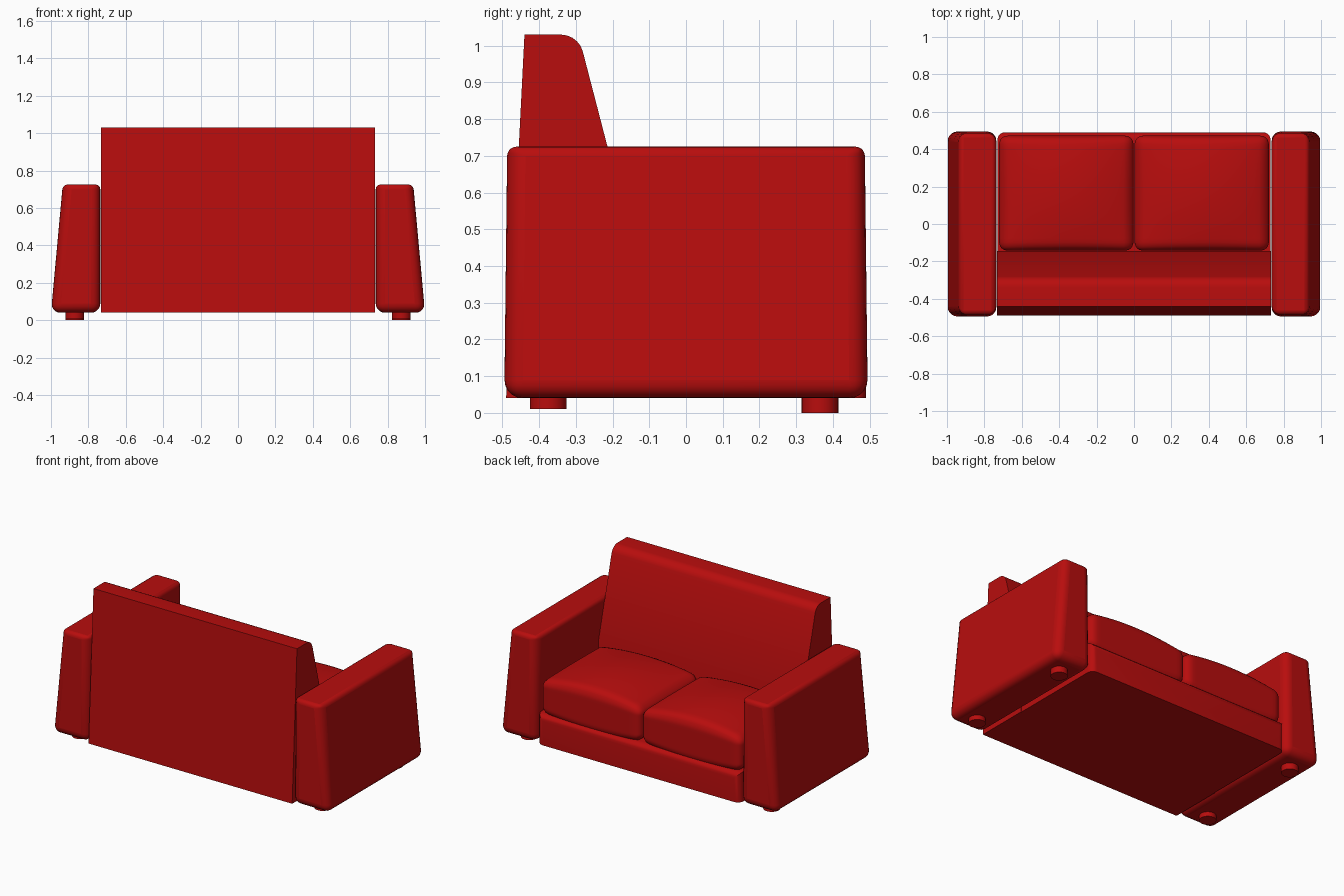
import bpy, bmesh, math
from mathutils import Vector

if "Cube" in bpy.data.objects:
    bpy.data.objects.remove(bpy.data.objects["Cube"])

red = bpy.data.materials.new("red_fabric")
red.diffuse_color = (0.48, 0.004, 0.004, 1)
red.use_nodes = True
red.node_tree.nodes["Principled BSDF"].inputs["Base Color"].default_value = red.diffuse_color


def finish(name, bm, angle=35):
    bmesh.ops.recalc_face_normals(bm, faces=bm.faces)
    me = bpy.data.meshes.new(name)
    bm.to_mesh(me)
    bm.free()
    ob = bpy.data.objects.new(name, me)
    bpy.context.collection.objects.link(ob)
    me.materials.append(red)
    bpy.ops.object.select_all(action='DESELECT')
    ob.select_set(True)
    bpy.context.view_layer.objects.active = ob
    bpy.ops.object.shade_smooth_by_angle(angle=math.radians(angle))
    return ob


def prism(points, x0, x1):
    """Extrude a (y, z) profile along x."""
    bm = bmesh.new()
    f = bm.faces.new([bm.verts.new((x0, y, z)) for y, z in points])
    r = bmesh.ops.extrude_face_region(bm, geom=[f])
    for v in r['geom']:
        if isinstance(v, bmesh.types.BMVert):
            v.co.x = x1
    return bm


def bevel(bm, edges, width):
    bmesh.ops.bevel(bm, geom=edges, offset=width, segments=5,
                    profile=0.5, affect='EDGES')


# Arms: tapered boxes with soft edges
for side, label in ((1, "right"), (-1, "left")):
    bm = prism([(-0.495, 0.04), (0.495, 0.04), (0.487, 0.725), (-0.487, 0.725)],
               0.736 * side, 1.0 * side)
    layer = bm.edges.layers.float.new('bevel_weight_edge')
    for v in bm.verts:
        if abs(v.co.x) > 0.9 and v.co.z > 0.5:
            v.co.x = 0.937 * side
    for e in bm.edges:
        e[layer] = 0.5 if all(v.co.z > 0.5 for v in e.verts) else 1.0
    arm = finish(label + "_arm", bm)
    m = arm.modifiers.new("soft_edges", 'BEVEL')
    m.limit_method = 'WEIGHT'
    m.width = 0.05
    m.segments = 5

    # Feet under each arm
    for y, where in ((0.365, "front"), (-0.375, "back")):
        bm = bmesh.new()
        bmesh.ops.create_cone(bm, cap_ends=True, segments=32,
                              radius1=0.05, radius2=0.05, depth=0.06)
        low = 0.0 if y > 0 else 0.01
        bmesh.ops.translate(bm, verts=bm.verts, vec=(0.873 * side, y, low + 0.03))
        finish(f"{label}_{where}_foot", bm)

# Backrest: slanted wedge with rounded top front edge
bm = prism([(-0.49, 0.04), (-0.44, 1.03), (-0.293, 1.03), (-0.145, 0.46),
            (-0.145, 0.04)], -0.733, 0.733)
bevel(bm, [e for e in bm.edges
           if all(v.co.z > 1 and v.co.y > -0.35 for v in e.verts)], 0.045)
finish("backrest", bm)

# Seat base: box with rounded front
bm = prism([(-0.3, 0.04), (0.49, 0.04), (0.49, 0.235), (-0.3, 0.235)], -0.73, 0.73)
bevel(bm, [e for e in bm.edges
           if all(v.co.y > 0.4 for v in e.verts)
           and any(v.co.z > 0.2 for v in e.verts)], 0.04)
finish("seat_base", bm)


# Seat cushions: rounded boxes puffed up towards the middle
def cushion(name, centre, half, r, puff):
    bm = bmesh.new()
    bmesh.ops.create_cube(bm, size=2)
    bmesh.ops.subdivide_edges(bm, edges=bm.edges[:], cuts=27, use_grid_fill=True)
    for v in bm.verts:
        u, w, t = v.co
        p = Vector(a * h for a, h in zip(v.co, half))
        inner = Vector(max(-h + r, min(h - r, a)) for a, h in zip(p, half))
        d = p - inner
        p = inner + d.normalized() * min(r, max(abs(c) for c in d))
        p.z += t * puff * (1 - u * u) * (1 - 0.5 * w * w)
        v.co = p + Vector(centre)
    finish(name, bm, 60)


for side, label in ((1, "right"), (-1, "left")):
    cushion(label + "_seat_cushion", (0.362 * side, 0.165, 0.34),
            (0.359, 0.308, 0.108), 0.045, 0.06)
